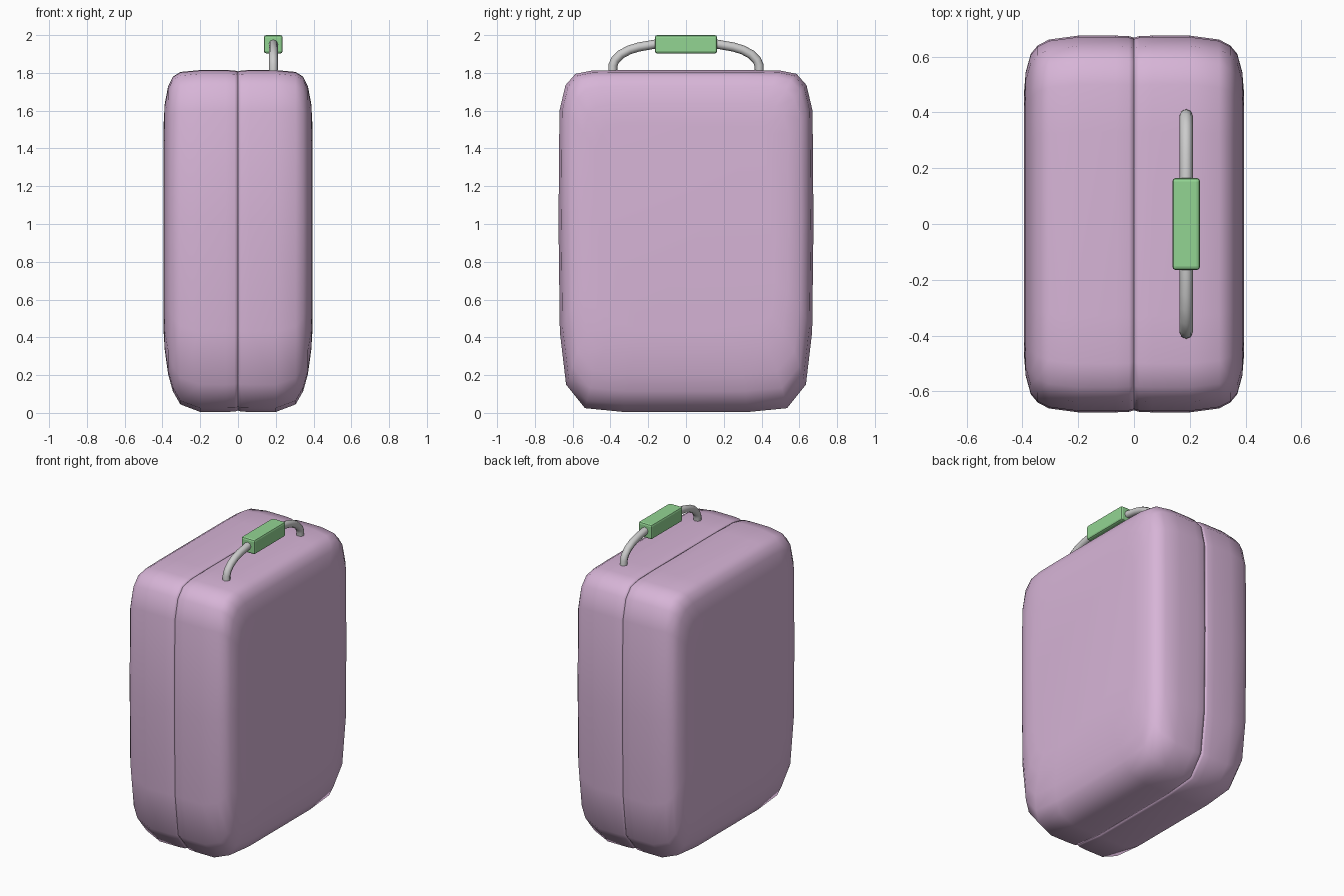
import bpy, bmesh

if "Cube" in bpy.data.objects:
    bpy.data.objects.remove(bpy.data.objects["Cube"])

def material(name, rgb):
    m = bpy.data.materials.new(name)
    m.diffuse_color = (*rgb, 1)
    m.use_nodes = True
    m.node_tree.nodes["Principled BSDF"].inputs["Base Color"].default_value = m.diffuse_color
    return m

pink = material("pink_shell", (0.68, 0.46, 0.68))
green = material("green_grip", (0.29, 0.66, 0.29))

def link(name, data, mat=None):
    ob = bpy.data.objects.new(name, data)
    bpy.context.collection.objects.link(ob)
    if mat:
        data.materials.append(mat)
    return ob

# Case outline seen from the side: (y, z), mirrored in y
W, H = 0.675, 1.815
half = [(0.33, 0.005), (0.535, 0.025), (0.635, 0.15), (0.668, 0.43), (0.675, 1.0),
        (0.67, 1.6), (0.638, 1.735), (0.585, 1.795), (0.5, 1.812), (0.33, 1.815)]
outline = half + [(-y, z) for y, z in reversed(half)]

# Cross-sections away from the seam: x, side inset, top inset, bottom inset
sections = [(0.0, 0.007, 0.007, 0.007), (0.018, 0.002, 0.002, 0.002),
            (0.065, 0, 0, 0), (0.2, 0, 0, 0),
            (0.305, 0.014, 0.01, 0.04), (0.345, 0.035, 0.035, 0.11),
            (0.37, 0.065, 0.085, 0.2), (0.388, 0.13, 0.18, 0.33),
            (0.394, 0.2, 0.29, 0.43)]

def shell(name, side):
    bm = bmesh.new()
    rings = []
    for x, dy, dt, db in sections:
        # inset top and bottom separately so each keeps its own rounding
        rings.append([bm.verts.new((side * x, y * (W - dy) / W,
                                    db + z * (H - dt - db) / H)) for y, z in outline])
    n = len(outline)
    for a, b in zip(rings, rings[1:]):
        for i in range(n):
            j = (i + 1) % n
            bm.faces.new((a[i], a[j], b[j], b[i]))
    bm.faces.new(rings[0])
    bm.faces.new(rings[-1])
    bmesh.ops.recalc_face_normals(bm, faces=bm.faces)
    for f in bm.faces:
        f.smooth = True
    me = bpy.data.meshes.new(name)
    bm.to_mesh(me)
    bm.free()
    return link(name, me, pink)

# Two halves of the case meeting at the seam
shell("left_case_half", -1)
shell("right_case_half", 1)

# Bent handle tube
HX = 0.187
arm = [(0.388, 1.80), (0.387, 1.84), (0.375, 1.868), (0.345, 1.898),
       (0.30, 1.922), (0.25, 1.937), (0.165, 1.952)]
path = arm + [(-y, z) for y, z in reversed(arm)]
cu = bpy.data.curves.new("handle_tube", 'CURVE')
cu.dimensions = '3D'
cu.bevel_depth = 0.024
cu.bevel_resolution = 2
cu.use_fill_caps = True
sp = cu.splines.new('POLY')
sp.points.add(len(path) - 1)
for p, (y, z) in zip(sp.points, path):
    p.co = (HX, y, z, 1)
sp.use_smooth = True
link("handle_tube", cu)

# Handle grip
bm = bmesh.new()
bmesh.ops.create_cube(bm, size=1)
for v in bm.verts:
    v.co = (HX + v.co.x * 0.099, v.co.y * 0.33, 1.9515 + v.co.z * 0.097)
bmesh.ops.bevel(bm, geom=bm.edges[:], offset=0.012, segments=2, profile=0.5, affect='EDGES')
me = bpy.data.meshes.new("handle_grip")
bm.to_mesh(me)
bm.free()
link("handle_grip", me, green)
